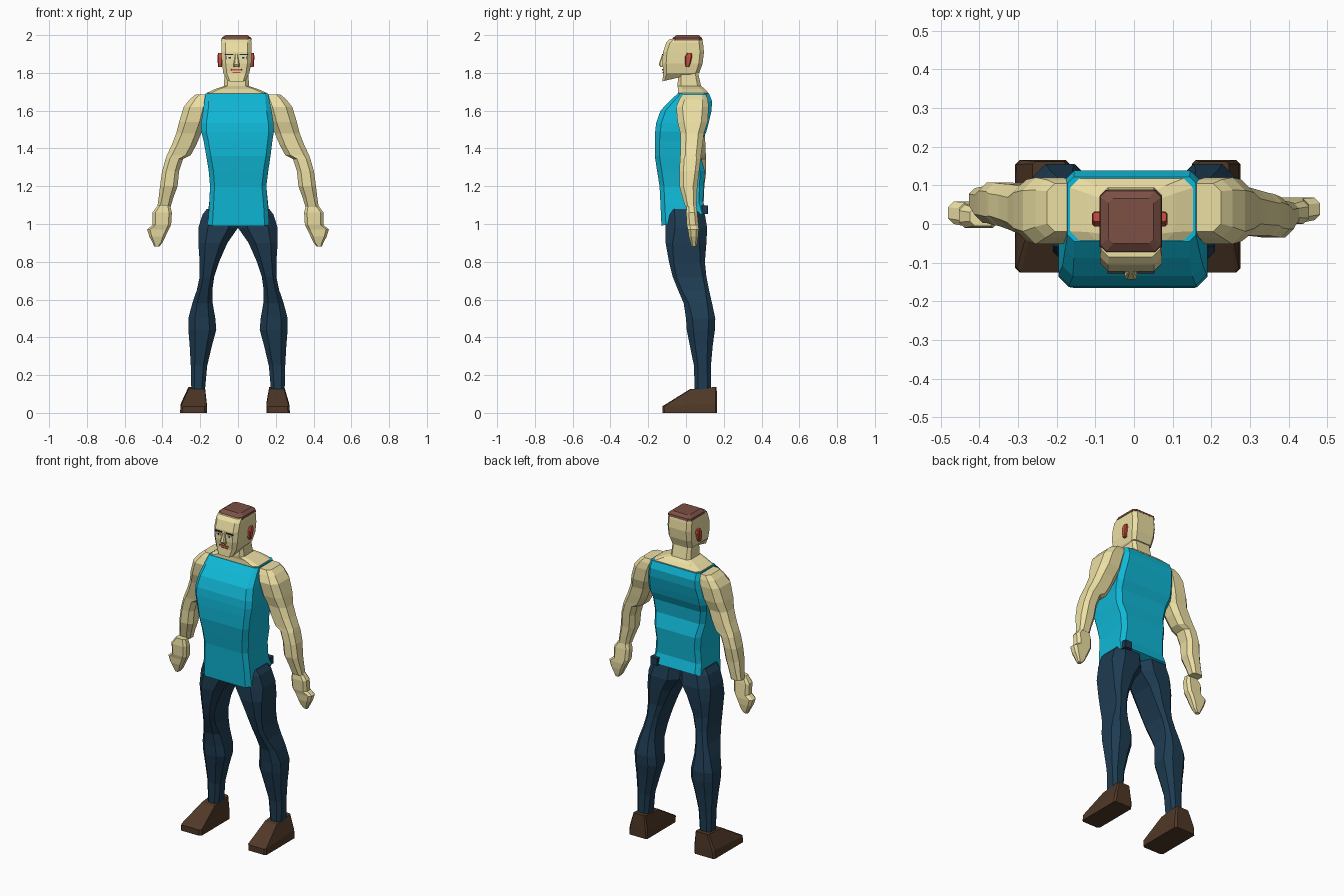
import bpy, bmesh

MATS = {}
COLORS = {
    "skin": (0.84, 0.74, 0.37), "vest": (0.005, 0.48, 0.68), "pants": (0.013, 0.045, 0.085),
    "leather": (0.08, 0.04, 0.02), "hair": (0.2, 0.08, 0.06), "red": (0.6, 0.08, 0.05),
    "white": (0.8, 0.8, 0.75), "dark": (0.03, 0.02, 0.02),
}


def material(key):
    if key not in MATS:
        MATS[key] = bpy.data.materials.new(key)
        MATS[key].diffuse_color = (*COLORS[key], 1)
    return MATS[key]


def loft(name, sections, color, cut=0.2, side=1, yshift=None):
    """Skin chamfered-rectangle slices (z, x0, x1, y0, y1[, z at back])."""
    bm = bmesh.new()
    rings = []
    for z, x0, x1, y0, y1, *zb in sections:
        zback = zb[0] if zb else z
        c = cut * min(x1 - x0, y1 - y0)
        pts = [(x0 + c, y0), (x1 - c, y0), (x1, y0 + c), (x1, y1 - c),
               (x1 - c, y1), (x0 + c, y1), (x0, y1 - c), (x0, y0 + c)]
        dy = yshift(z) if yshift else 0
        rings.append([bm.verts.new((side * x, y + dy, z + (zback - z) * (y - y0) / (y1 - y0)))
                      for x, y in pts])
    for a, b in zip(rings, rings[1:]):
        for i in range(8):
            j = (i + 1) % 8
            bm.faces.new((a[i], a[j], b[j], b[i]))
    bm.faces.new(rings[0])
    bm.faces.new(rings[-1])
    bmesh.ops.recalc_face_normals(bm, faces=bm.faces)
    me = bpy.data.meshes.new(name)
    bm.to_mesh(me)
    bm.free()
    ob = bpy.data.objects.new(name, me)
    bpy.context.collection.objects.link(ob)
    me.materials.append(material(color))
    return ob


def block(name, x, y, z, sx, sy, sz, color):
    return loft(name, [(z - sz / 2, x - sx / 2, x + sx / 2, y - sy / 2, y + sy / 2),
                       (z + sz / 2, x - sx / 2, x + sx / 2, y - sy / 2, y + sy / 2)], color, 0.1)


# Sleeveless top, hem rising towards the back
loft("vest", [
    (0.99, -.16, .165, -.13, .11, 1.06), (1.10, -.152, .158, -.135, .09, 1.12),
    (1.20, -.148, .15, -.14, .095), (1.28, -.155, .16, -.153, .10),
    (1.36, -.168, .172, -.165, .077), (1.44, -.182, .182, -.165, .085),
    (1.49, -.195, .19, -.163, .108), (1.535, -.195, .188, -.158, .12),
    (1.60, -.185, .178, -.135, .135), (1.65, -.178, .168, -.088, .138),
    (1.69, -.172, .16, -.045, .122)], "vest", 0.1)

# Neck with sloping shoulders
loft("neck", [
    (1.66, -.17, .155, -.04, .115), (1.694, -.165, .152, -.043, .118),
    (1.715, -.12, .105, -.042, .10), (1.73, -.075, .058, -.045, .08),
    (1.81, -.07, .055, -.04, .062)], "skin", 0.15)

# Head and cropped hair
loft("head", [
    (1.755, -.055, .04, -.125, .02, 1.79), (1.80, -.078, .06, -.12, .07),
    (1.85, -.085, .07, -.125, .088), (1.91, -.088, .072, -.122, .095),
    (1.96, -.088, .072, -.105, .09), (1.98, -.085, .068, -.085, .086)], "skin", 0.13)
loft("hair", [
    (1.972, -.089, .072, -.075, .088), (1.985, -.087, .07, -.07, .085),
    (2.0, -.066, .05, -.05, .066)], "hair", 0.1)

# Face
loft("nose", [(1.832, -.024, .008, -.135, -.11), (1.845, -.024, .008, -.144, -.11),
              (1.90, -.014, -.002, -.126, -.11)], "skin", 0.2)
block("upper_lip", -.008, -.121, 1.816, .056, .010, .007, "red")
block("lower_lip", -.008, -.119, 1.803, .042, .010, .006, "red")
for s, label in ((1, "left"), (-1, "right")):
    ex = -.008 + s * .038
    block("eye_" + label, ex, -.121, 1.88, .034, .01, .011, "white")
    block("iris_" + label, ex, -.1225, 1.88, .010, .01, .010, "dark")
    block("brow_" + label, ex, -.122, 1.897, .046, .012, .007, "dark")
    cx = -.011 + s * .084
    loft("ear_" + label, [
        (1.83, cx - .010, cx + .010, .0, .016), (1.85, cx - .012, cx + .012, -.006, .024),
        (1.885, cx - .014, cx + .014, -.006, .032), (1.905, cx - .011, cx + .011, .006, .03)],
        "red", 0.2)

ARM = [
    (1.685, .14, .225, -.02, .105), (1.66, .14, .255, -.035, .115),
    (1.62, .15, .287, -.052, .12), (1.54, .17, .312, -.045, .115),
    (1.48, .195, .327, -.03, .095), (1.42, .22, .35, -.03, .088),
    (1.365, .25, .376, -.03, .08), (1.345, .29, .383, -.032, .078),
    (1.28, .312, .402, -.035, .07), (1.20, .32, .413, -.035, .06),
    (1.14, .342, .42, -.018, .058), (1.09, .357, .427, -.004, .055)]
HAND = [
    (1.10, .36, .424, .005, .052), (1.06, .35, .453, .0, .06),
    (0.995, .354, .452, .004, .066), (0.972, .366, .481, .01, .068),
    (0.935, .384, .47, .014, .066), (0.90, .40, .452, .024, .06), (0.88, .418, .443, .03, .055)]
LEG = [
    (1.08, .0, .165, -.10, .085), (1.05, .0, .188, -.105, .10), (0.98, .0, .21, -.108, .112),
    (0.90, .056, .21, -.108, .108), (0.80, .10, .203, -.09, .10), (0.72, .126, .203, -.07, .108),
    (0.65, .136, .218, -.042, .122), (0.58, .134, .242, -.012, .138), (0.50, .12, .263, .0, .155),
    (0.44, .115, .263, .004, .153), (0.36, .137, .256, .02, .142), (0.25, .163, .25, .042, .132),
    (0.12, .175, .247, .046, .132)]

# Arms, hands and legs; the forearm on the -x side sits further back
for s, label in ((1, "left"), (-1, "right")):
    back = (lambda z: .037 * min(1, max(0, (1.5 - z) / .2))) if s < 0 else None
    loft("arm_" + label, ARM, "skin", 0.24, s, back)
    loft("hand_" + label, HAND, "skin", 0.25, s, (lambda z: -.01) if s < 0 else None)
    loft("trouser_leg_" + label, LEG, "pants", 0.24, s)

# Trouser tab poking out behind the hem
block("trouser_tab", .135, .10, 1.075, .05, .035, .045, "pants")

# Wedge shoes
for label, s, a0, a1, b0, b1 in (("left", 1, .15, .275, .165, .245), ("right", -1, .165, .307, .175, .262)):
    loft("shoe_" + label, [
        (0.0, a0, a1, -.125, .165), (0.035, a0, a1 - .004, -.125, .165, .05),
        (0.125, b0, b1, .02, .162, .138)], "leather", 0.08, s)
